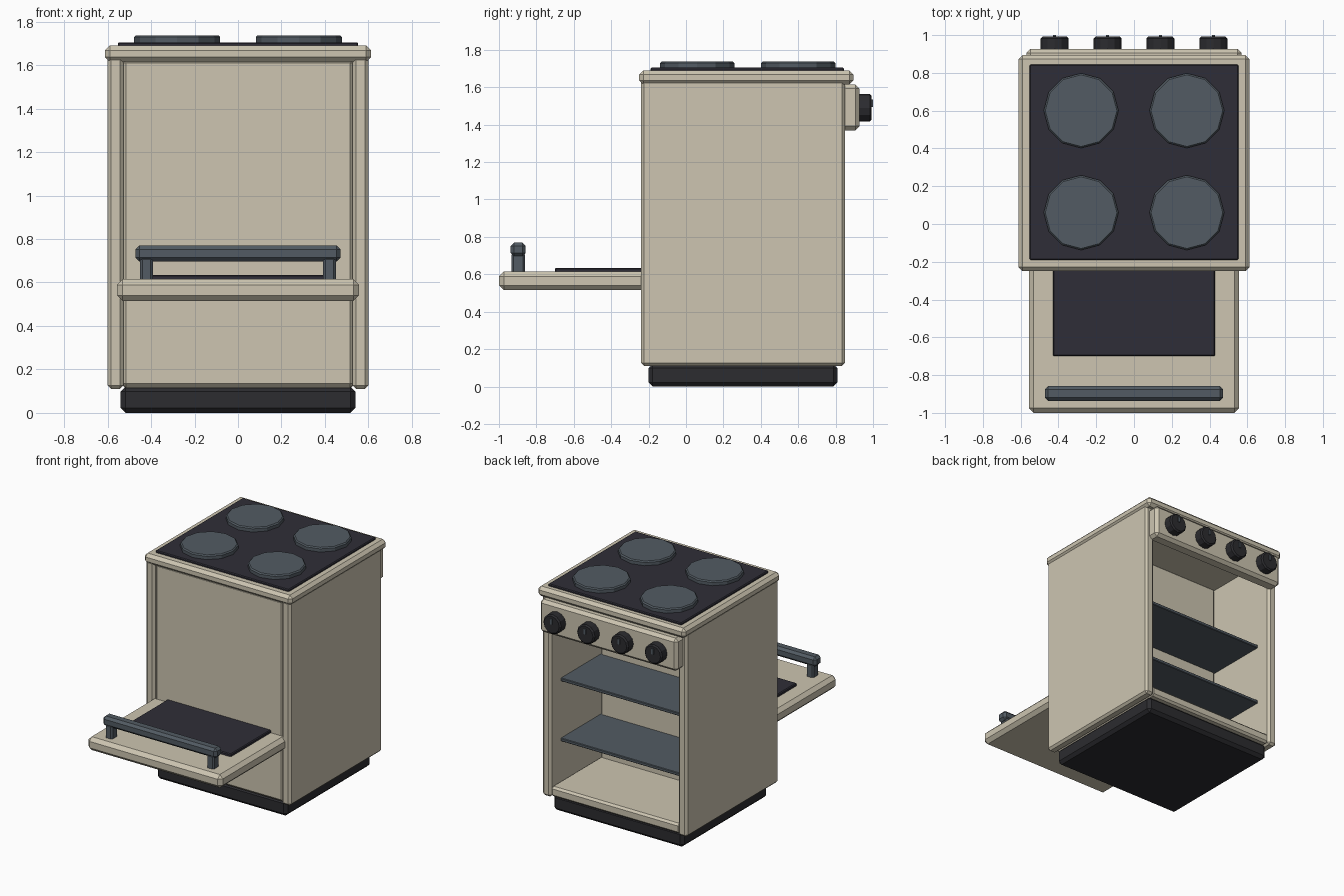
import bpy
from math import radians

cube = bpy.data.objects.get("Cube")
if cube:
    bpy.data.objects.remove(cube, do_unlink=True)


def make_material(name, rgb):
    mat = bpy.data.materials.new(name)
    mat.use_nodes = True
    mat.diffuse_color = (*rgb, 1)
    shader = mat.node_tree.nodes["Principled BSDF"]
    shader.inputs["Base Color"].default_value = (*rgb, 1)
    shader.inputs["Roughness"].default_value = 0.7
    return mat


cream = make_material("cream enamel", (0.61, 0.56, 0.44))
dark = make_material("dark glass", (0.028, 0.027, 0.038))
charcoal = make_material("charcoal plastic", (0.025, 0.025, 0.029))
steel = make_material("grey steel", (0.085, 0.105, 0.125))


def finish(name, mat, bevel):
    obj = bpy.context.object
    obj.name = name
    obj.data.materials.append(mat)
    bpy.ops.object.transform_apply(location=False, rotation=True, scale=True)
    if bevel:
        mod = obj.modifiers.new("chamfer", "BEVEL")
        mod.width = bevel
        mod.segments = 1
        mod.limit_method = "ANGLE"
        mod.angle_limit = radians(40)
    return obj


def box(name, mat, xs, ys, zs, bevel=0.0):
    """Chamfered box given by its extent on each axis."""
    spans = (xs, ys, zs)
    bpy.ops.mesh.primitive_cube_add(size=1, location=[(a + b) / 2 for a, b in spans])
    bpy.context.object.scale = [b - a for a, b in spans]
    return finish(name, mat, bevel)


def disc(name, mat, radius, depth, location, bevel, tilt=0.0):
    bpy.ops.mesh.primitive_cylinder_add(vertices=12, radius=radius, depth=depth,
                                        location=location, rotation=(tilt, 0, 0))
    return finish(name, mat, bevel)


# Cabinet
box("plinth", charcoal, (-0.54, 0.54), (-0.2, 0.81), (0, 0.12), 0.022)
for side, s in (("left", 1), ("right", -1)):
    box(f"{side}_wall", cream, sorted((s * 0.527, s * 0.6)), (-0.24, 0.85), (0.11, 1.64), 0.016)
box("oven_body", cream, (-0.535, 0.535), (-0.225, 0.26), (0.115, 1.63), 0.02)
box("cabinet_floor", cream, (-0.535, 0.535), (0.2, 0.84), (0.115, 0.19), 0.015)
for name, z in (("lower_shelf", 0.5), ("upper_shelf", 0.95)):
    box(name, steel, (-0.53, 0.53), (0.2, 0.73), (z - 0.012, z + 0.012), 0.004)

# Cooktop
box("top_slab", cream, (-0.612, 0.612), (-0.25, 0.895), (1.615, 1.69), 0.022)
box("cooktop_glass", dark, (-0.553, 0.553), (-0.19, 0.845), (1.68, 1.705), 0.006)
for row, y in (("front", 0.06), ("rear", 0.6)):
    for side, x in (("left", 0.28), ("right", -0.28)):
        disc(f"{row}_{side}_burner", steel, 0.198, 0.04, (x, y, 1.717), 0.008)

# Control panel with knobs and pointers
box("control_panel", cream, (-0.57, 0.57), (0.82, 0.927), (1.37, 1.615), 0.022)
for i in range(4):
    x = -0.42 + 0.28 * i
    disc(f"knob_{i + 1}", charcoal, 0.074, 0.075, (x, 0.955, 1.49), 0.01, radians(90))
    box(f"knob_pointer_{i + 1}", steel, (x - 0.008, x + 0.008), (0.98, 1.0), (1.495, 1.535))

# Lowered oven door
box("oven_door", cream, (-0.557, 0.557), (-1.0, -0.2), (0.515, 0.615), 0.026)
box("door_window", dark, (-0.43, 0.43), (-0.7, -0.2), (0.605, 0.635), 0.006)

# Door handle
box("handle_bar", steel, (-0.472, 0.472), (-0.937, -0.857), (0.697, 0.77), 0.018)
for side, s in (("left", 1), ("right", -1)):
    box(f"{side}_handle_post", steel, sorted((s * 0.392, s * 0.45)), (-0.933, -0.861),
        (0.605, 0.715), 0.01)
